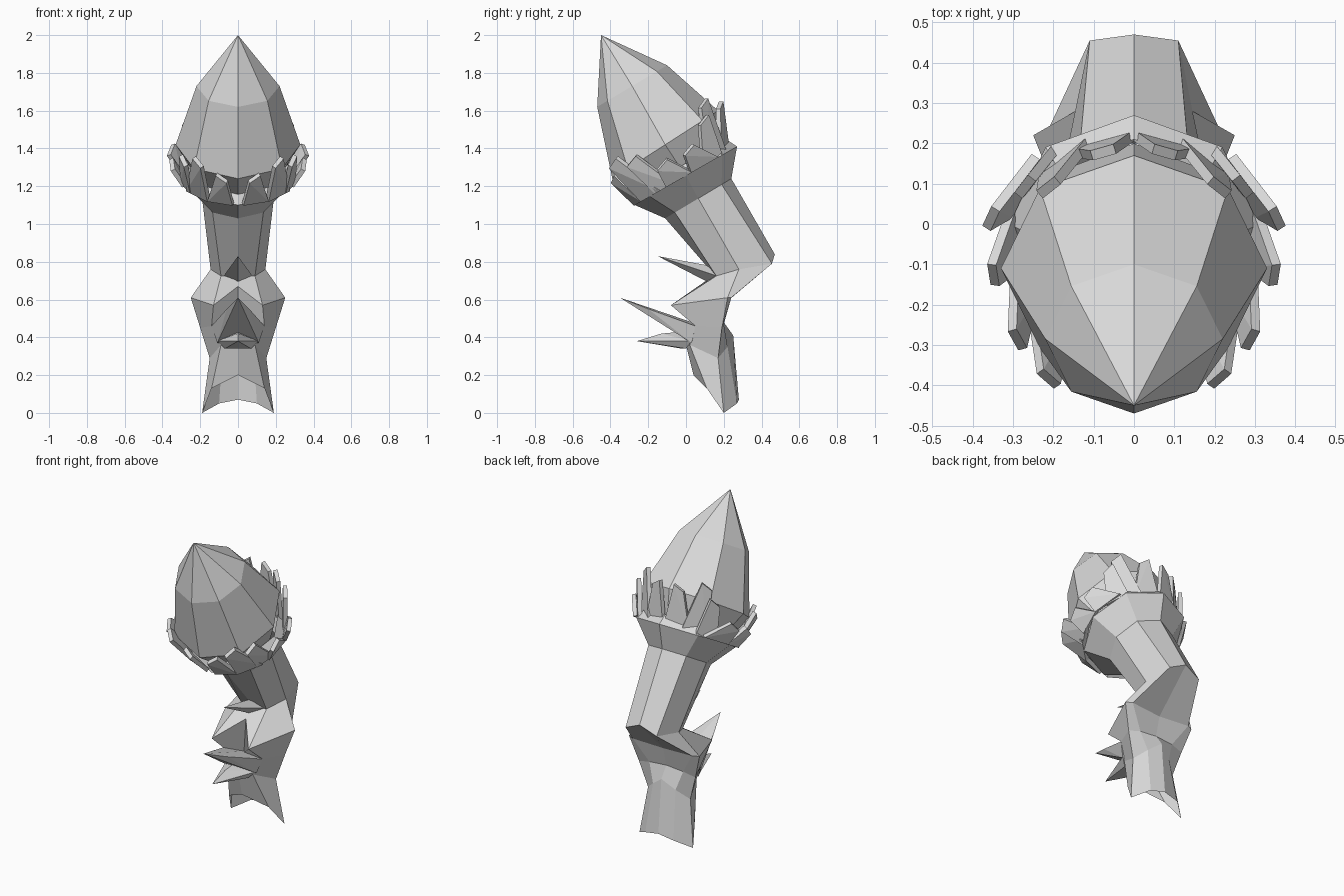
import bpy
import bmesh
from math import sin, cos, radians
from mathutils import Vector

cube = bpy.data.objects.get("Cube")
if cube:
    bpy.data.objects.remove(cube)

# Single flat colour
GREY = (0.7, 0.7, 0.7, 1)
grey = bpy.data.materials.new("plain_grey")
grey.use_nodes = True
grey.diffuse_color = GREY
grey.node_tree.nodes["Principled BSDF"].inputs["Base Color"].default_value = GREY


def finish(name, bm):
    bmesh.ops.recalc_face_normals(bm, faces=bm.faces)
    mesh = bpy.data.meshes.new(name)
    bm.to_mesh(mesh)
    bm.free()
    mesh.materials.append(grey)
    obj = bpy.data.objects.new(name, mesh)
    bpy.context.collection.objects.link(obj)
    return obj


def ring_point(ring, degrees):
    """Point on a tilted ellipse; zero degrees is the front, ninety the left."""
    (cy, cz), (vy, vz), width = ring
    a = radians(degrees)
    return Vector((width * sin(a), cy - vy * cos(a), cz - vz * cos(a)))


def ring(centre, tilt, width):
    return [ring_point((centre, tilt, width), step * 45) for step in range(8)]


def mirrored(half):
    """Complete a ring given from front centre round the left to back centre."""
    return [Vector(p) for p in half] + [Vector((-x, y, z)) for x, y, z in half[-2:0:-1]]


def loft(name, rings, tip=None):
    bm = bmesh.new()
    loops = [[bm.verts.new(p) for p in points] for points in rings]
    for low, high in zip(loops, loops[1:]):
        for i in range(len(low)):
            j = (i + 1) % len(low)
            bm.faces.new((low[i], low[j], high[j], high[i]))
    if tip:
        apex = bm.verts.new(tip)
        last = loops[-1]
        for i in range(len(last)):
            bm.faces.new((last[i], last[(i + 1) % len(last)], apex))
    return finish(name, bm)


def hull(name, points):
    bm = bmesh.new()
    for p in points:
        bm.verts.new(p)
    bmesh.ops.convex_hull(bm, input=bm.verts)
    return finish(name, bm)


# Egg-shaped bud leaning forward
loft("bud", [
    ring((0.02, 1.22), (0.18, 0.12), 0.2),
    ring((-0.11, 1.42), (0.28, 0.18), 0.33),
    ring((-0.285, 1.73), (0.185, 0.11), 0.22),
], tip=(0, -0.45, 2.0))

# Bent stalk, open at its flared foot and hollowed behind the knee
neck = ring((0.065, 1.135), (0.175, 0.105), 0.19)
bend = mirrored([(0, 0.15, 0.73), (0.09, 0.16, 0.725), (0.145, 0.28, 0.76),
                 (0.11, 0.455, 0.79), (0, 0.47, 0.84)])
knee = mirrored([(0, 0.08, 0.67), (0.13, -0.08, 0.57), (0.25, 0.22, 0.61),
                 (0.21, 0.24, 0.61), (0, 0.23, 0.6)])
waist = mirrored([(0, 0.06, 0.46), (0.14, 0.05, 0.46), (0.2, 0.19, 0.45),
                  (0.12, 0.2, 0.47), (0, 0.2, 0.48)])
hip = mirrored([(0, 0, 0.36), (0.09, 0.02, 0.36), (0.15, 0.17, 0.29),
                (0.08, 0.22, 0.35), (0, 0.25, 0.41)])
hem = mirrored([(0, 0.04, 0.2), (0.14, 0.11, 0.13), (0.19, 0.2, 0),
                (0.1, 0.27, 0.05), (0, 0.28, 0.07)])
loft("stalk", [hem, hip, waist, knee, bend, neck])

# Cup round the bud
RIM = ((0, 1.255), (0.27, 0.155), 0.31)
loft("cup", [neck, ring(*RIM), ring((-0.02, 1.31), (0.23, 0.14), 0.27)])

# Ragged blunt teeth: angle round the rim, inset, half width at the rim, tip
TEETH = [
    (18, 0, 0.07, (0.09, -0.39, 1.235)),
    (45, 0, 0.08, (0.22, -0.39, 1.32)),
    (64, 0, 0.06, (0.3, -0.29, 1.33)),
    (82, 0, 0.08, (0.36, -0.125, 1.31)),
    (112, 0, 0.09, (0.365, 0.02, 1.39)),
    (124, 0.05, 0.07, (0.28, 0.1, 1.55)),
    (138, 0.15, 0.08, (0.22, 0.1, 1.64)),
    (162, 0.18, 0.08, (0.08, 0.19, 1.63)),
]
middle = Vector((0, *RIM[0]))
for number, (angle, inset, spread, tip) in enumerate(TEETH, 1):
    base = ring_point(RIM, angle).lerp(middle, inset)
    along = (ring_point(RIM, angle + 5) - ring_point(RIM, angle - 5)).normalized()
    tip = Vector(tip)
    inward = along.cross(tip - base).normalized() * 0.025
    if inward.dot(middle - base) < 0:
        inward = -inward
    points = []
    for shift in (Vector(), inward):
        for side in (-1, 1):
            points.append(base + shift + along * side * spread)
            points.append(tip + shift + along * side * 0.03 + Vector((0, 0, side * 0.015)))
    for side, sign in (("left", 1), ("right", -1)):
        hull(f"tooth_{number}_{side}", [(p.x * sign, p.y, p.z) for p in points])

# Thorns down the front of the stalk
hull("upper_thorn", mirrored([(0, 0.14, 0.68), (0.08, 0.18, 0.72), (0, 0.12, 0.78)])
     + [Vector((0, -0.15, 0.83))])
hull("middle_thorn", mirrored([(0, 0.03, 0.38), (0.11, 0.03, 0.37), (0.14, 0.05, 0.46),
                               (0.06, -0.2, 0.55), (0, 0.06, 0.47)])
     + [Vector((0, -0.35, 0.61))])
hull("lower_thorn", mirrored([(0, -0.02, 0.34), (0.07, 0, 0.34), (0.11, 0.03, 0.38),
                              (0, -0.13, 0.42), (0, -0.02, 0.43)])
     + [Vector((0, -0.26, 0.38))])
